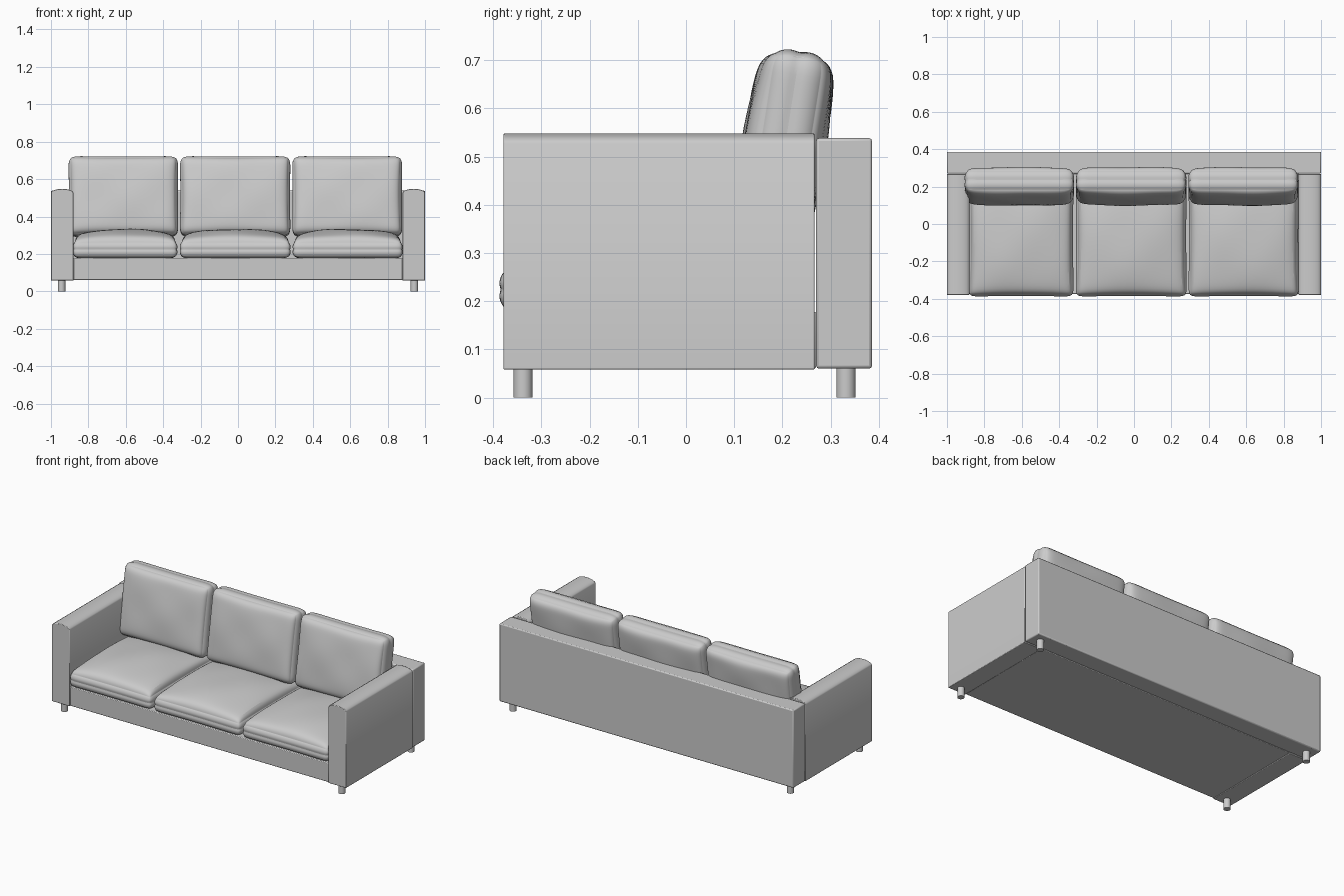
import bpy, bmesh, math
from mathutils import Vector, Matrix

if "Cube" in bpy.data.objects:
    bpy.data.objects.remove(bpy.data.objects["Cube"])


def finish(name, bm, bevel=0.0):
    bmesh.ops.recalc_face_normals(bm, faces=bm.faces)
    me = bpy.data.meshes.new(name)
    bm.to_mesh(me)
    bm.free()
    ob = bpy.data.objects.new(name, me)
    bpy.context.collection.objects.link(ob)
    if bevel:
        m = ob.modifiers.new("bevel", 'BEVEL')
        m.width, m.segments, m.limit_method = bevel, 2, 'ANGLE'
    bpy.ops.object.select_all(action='DESELECT')
    bpy.context.view_layer.objects.active = ob
    ob.select_set(True)
    bpy.ops.object.shade_smooth_by_angle(angle=math.radians(35))
    return ob


def box(name, lo, hi, bevel):
    bm = bmesh.new()
    bmesh.ops.create_cube(bm, size=1)
    lo, hi = Vector(lo), Vector(hi)
    for v in bm.verts:
        v.co = Vector(((lo[i] + hi[i]) / 2 + v.co[i] * (hi[i] - lo[i]) for i in range(3)))
    return finish(name, bm, bevel)


def cushion(name, half, crown, radius, matrix, phase):
    """Rounded box with domed faces, a seam groove and soft wrinkles."""
    bm = bmesh.new()
    bmesh.ops.create_cube(bm, size=2)
    bmesh.ops.subdivide_edges(bm, edges=bm.edges[:], cuts=15, use_grid_fill=True)
    for vert in bm.verts:
        # crowd rows towards the edges
        u, v, t = (math.sin(c * math.pi / 2) for c in vert.co)
        p = Vector((u * half[0], v * half[1], t * half[2]))
        core = Vector([max(-(h - radius), min(h - radius, c)) for c, h in zip(p, half)])
        if (p - core).length > 1e-6:
            p = core + (p - core).normalized() * radius
        if abs(t) < 0.01:
            p.x -= 0.004 * u * (abs(u) > 0.99)
            p.y -= 0.004 * v * (abs(v) > 0.99)
        dome = max(0, 1 - u * u) ** 0.4 * max(0, 1 - v * v) ** 0.5
        wave = 0.004 * math.sin(5 * u + phase) * math.sin(4 * v + 2 * phase)
        # sides pull in slightly between the corners
        p.x *= 1 - 0.012 * (1 - v * v)
        p.y *= 1 - 0.012 * (1 - u * u)
        p.z += dome * (t * crown[0 if t > 0 else 1] + wave * abs(t))
        vert.co = matrix @ p
    ob = finish(name, bm)
    ob.modifiers.new("smooth", 'SUBSURF').levels = 1
    ob.modifiers["smooth"].render_levels = 1
    for poly in ob.data.polygons:
        poly.use_smooth = True
    return ob


# frame
box("base", (-0.88, -0.375, 0.06), (0.88, 0.27, 0.178), 0.004)
box("back_panel", (-1, 0.27, 0.06), (1, 0.386, 0.538), 0.006)

# arms with domed tops
half_top = [(0.06, 0.527), (0.056, 0.534), (0.044, 0.541), (0.025, 0.546)]
for side, label in ((-1, "left"), (1, "right")):
    profile = [(-0.06, 0.058), (0.06, 0.058)] + half_top + [(0, 0.548)] \
        + [(-x, z) for x, z in reversed(half_top)]
    bm = bmesh.new()
    face = bm.faces.new([bm.verts.new((side * 0.94 + x, -0.379, z)) for x, z in profile])
    ext = bmesh.ops.extrude_face_region(bm, geom=[face])
    bmesh.ops.translate(bm, vec=(0, 0.646, 0),
                        verts=[g for g in ext["geom"] if isinstance(g, bmesh.types.BMVert)])
    finish(label + "_arm", bm, 0.003)

    # legs
    for y, end in ((-0.338, "front"), (0.332, "back")):
        bm = bmesh.new()
        bmesh.ops.create_cone(bm, cap_ends=True, segments=24, radius1=0.02, radius2=0.02,
                              depth=0.065, matrix=Matrix.Translation((side * 0.943, y, 0.0325)))
        finish(f"{label}_{end}_leg", bm)

# cushions
seats = [(-0.885, -0.322), (-0.313, 0.283), (0.29, 0.882)]
backs = [(-0.908, -0.318), (-0.312, 0.282), (0.288, 0.88)]
for i, label in enumerate(("left", "middle", "right")):
    x0, x1 = seats[i]
    cushion(label + "_seat_cushion", ((x1 - x0) / 2, 0.325, 0.047), (0.063, 0.0), 0.035,
            Matrix.Translation(((x0 + x1) / 2, -0.064, 0.224)), i * 1.7 + 0.4)
    x0, x1 = backs[i]
    cushion(label + "_back_cushion", ((x1 - x0) / 2, 0.217, 0.064), (0.026, 0.02), 0.045,
            Matrix.Translation(((x0 + x1) / 2, 0.203, 0.506))
            @ Matrix.Rotation(math.radians(81), 4, 'X'), i * 1.3 + 1)
